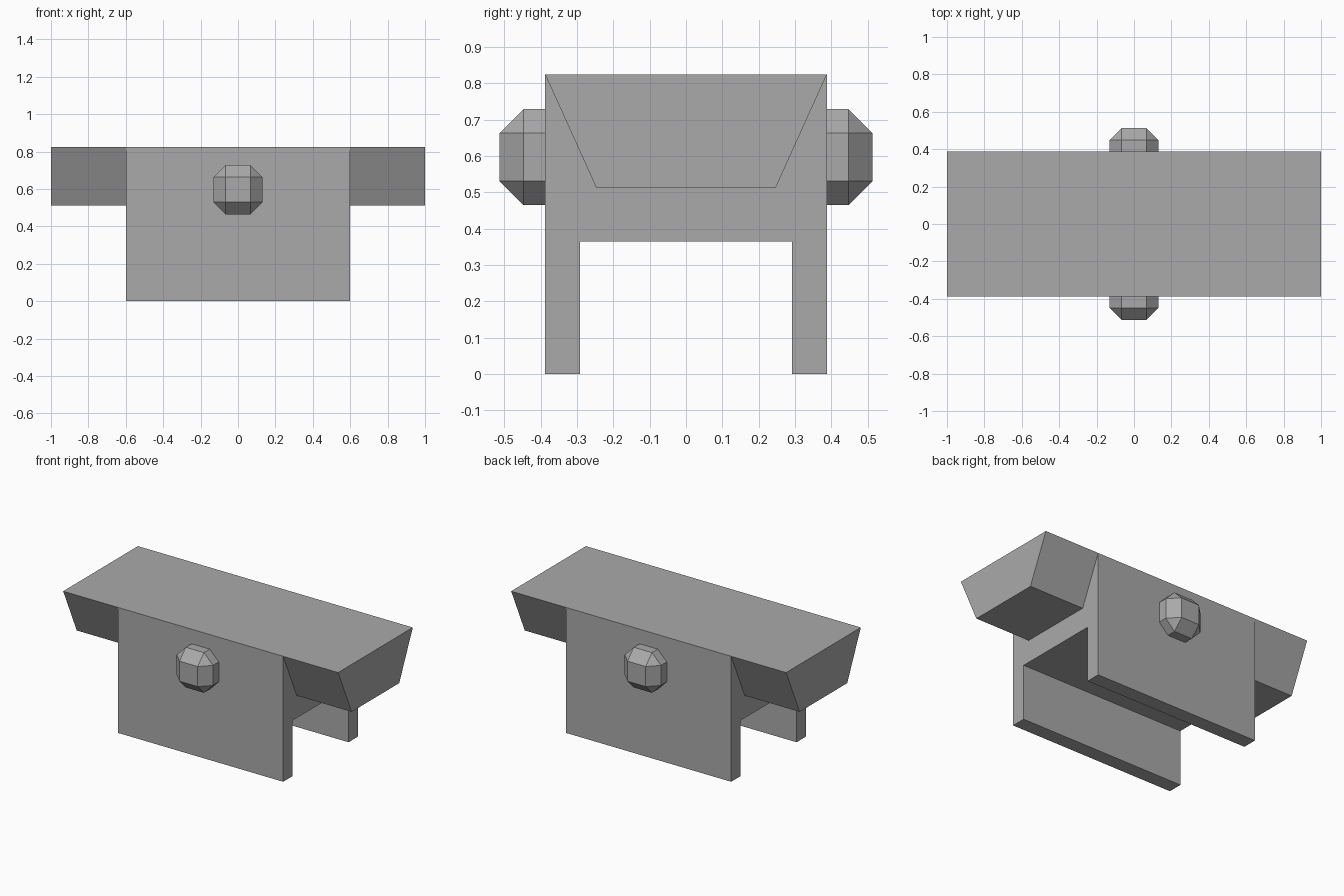
import bpy
import bmesh
from mathutils import Matrix

cube = bpy.data.objects.get("Cube")
if cube:
    bpy.data.objects.remove(cube, do_unlink=True)

TOP = 0.825          # height of the flat top
HALF_DEPTH = 0.388   # half depth of body and wings
BODY_X = 0.6         # half width of body

# Single grey finish
grey = bpy.data.materials.new("plain_grey")
grey.use_nodes = True
GREY = (0.4, 0.4, 0.4, 1)
grey.diffuse_color = GREY
grey.node_tree.nodes["Principled BSDF"].inputs["Base Color"].default_value = GREY


def add_object(name, bm):
    bmesh.ops.recalc_face_normals(bm, faces=bm.faces)
    mesh = bpy.data.meshes.new(name)
    bm.to_mesh(mesh)
    bm.free()
    mesh.materials.append(grey)
    obj = bpy.data.objects.new(name, mesh)
    bpy.context.collection.objects.link(obj)
    return obj


def extrude_profile(name, half_profile, x0, x1):
    """Mirror a (y, z) half profile across y = 0 and extrude it along x."""
    points = half_profile + [(-y, z) for y, z in reversed(half_profile)]
    bm = bmesh.new()
    face = bm.faces.new([bm.verts.new((x0, y, z)) for y, z in points])
    result = bmesh.ops.extrude_face_region(bm, geom=[face])
    moved = [v for v in result["geom"] if isinstance(v, bmesh.types.BMVert)]
    bmesh.ops.translate(bm, verts=moved, vec=(x1 - x0, 0, 0))
    return add_object(name, bm)


# Body: upside-down channel with a leg panel at front and back
extrude_profile("body", [(HALF_DEPTH, TOP), (HALF_DEPTH, 0),
                         (0.292, 0), (0.292, 0.365)], -BODY_X, BODY_X)

# Wings: tapered blocks at both ends
for side, sign in (("left", 1), ("right", -1)):
    extrude_profile(side + "_wing", [(HALF_DEPTH, TOP), (0.247, 0.513)],
                    sign * BODY_X, sign)

# Knobs: chamfered cubes half sunk into the front and back panels
for side, sign in (("front", -1), ("back", 1)):
    bm = bmesh.new()
    bmesh.ops.create_cube(bm, size=0.264,
                          matrix=Matrix.Translation((0, sign * 0.382, 0.597)))
    bmesh.ops.bevel(bm, geom=bm.edges[:], offset=0.066, segments=1,
                    affect="EDGES", offset_type="OFFSET")
    add_object(side + "_knob", bm)
